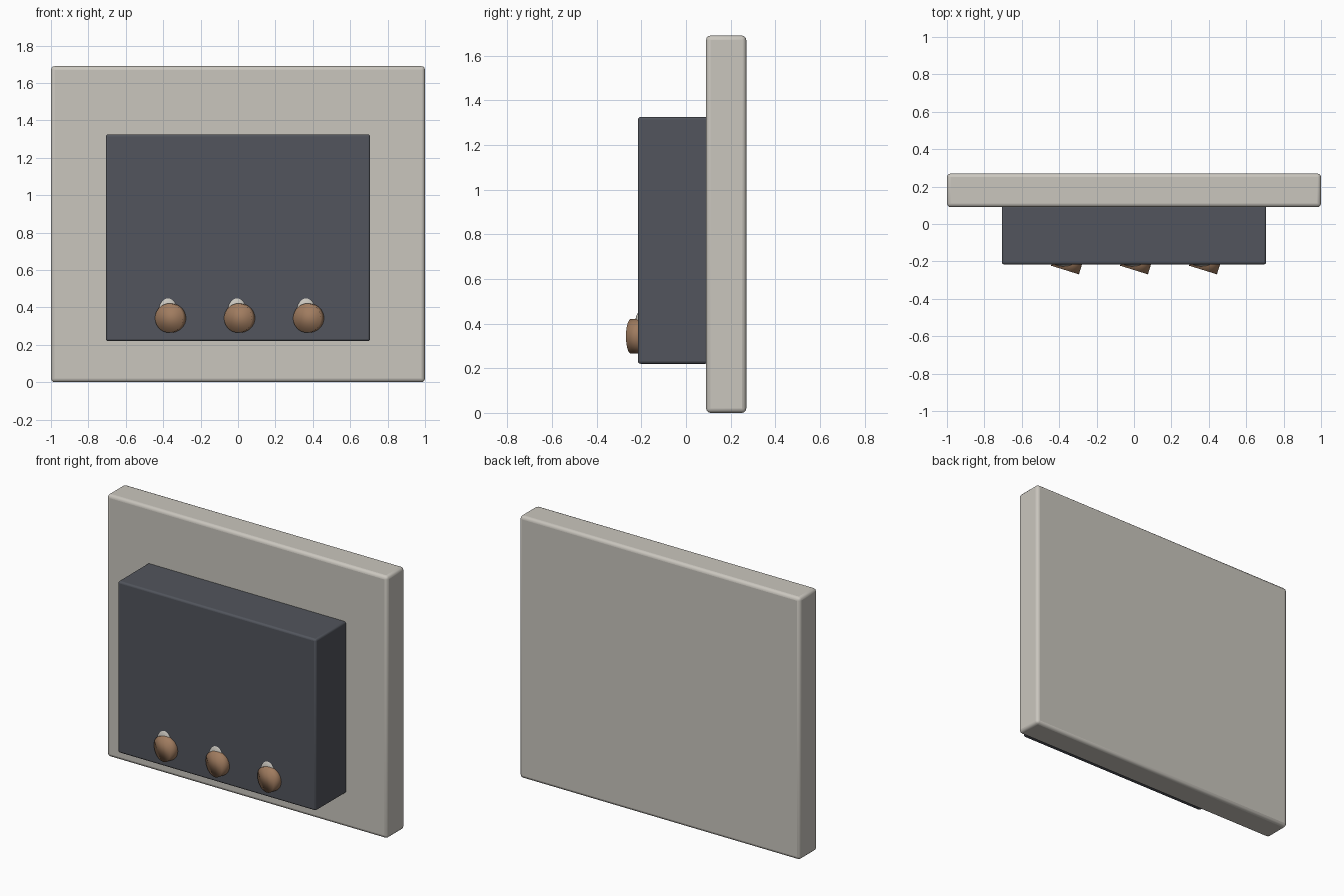
import bpy
from math import pi
from mathutils import Euler

cube = bpy.data.objects.get("Cube")
if cube:
    bpy.data.objects.remove(cube, do_unlink=True)


def material(name, rgb):
    m = bpy.data.materials.new(name)
    m.use_nodes = True
    m.diffuse_color = (*rgb, 1)
    m.node_tree.nodes["Principled BSDF"].inputs["Base Color"].default_value = (*rgb, 1)
    return m


stone = material("warm light grey", (0.59, 0.565, 0.515))
slate = material("dark slate", (0.084, 0.091, 0.109))
copper = material("copper brown", (0.35, 0.2, 0.115))


def finish(name, mat):
    ob = bpy.context.object
    ob.name = ob.data.name = name
    ob.data.materials.append(mat)
    return ob


def rounded_box(name, low, high, bevel, mat):
    bpy.ops.mesh.primitive_cube_add(size=1, location=[(a + b) / 2 for a, b in zip(low, high)])
    ob = finish(name, mat)
    ob.scale = [b - a for a, b in zip(low, high)]
    bpy.ops.object.transform_apply(location=False, rotation=False, scale=True)
    mod = ob.modifiers.new("rounded edges", "BEVEL")
    mod.width, mod.segments = bevel, 3
    bpy.ops.object.shade_smooth_by_angle()


# Wall plate and the panel mounted on it
rounded_box("back_plate", (-1, 0.09, 0), (1, 0.27, 1.69), 0.02, stone)
rounded_box("front_panel", (-0.707, -0.216, 0.22), (0.707, 0.1, 1.325), 0.012, slate)

# Three turned knobs, each with a pale marker above it
tilt = Euler((pi / 2, 0, -0.3))
depth = 0.08
for side, x in (("right", -0.369), ("middle", 0), ("left", 0.369)):
    bpy.ops.mesh.primitive_uv_sphere_add(segments=24, ring_count=12, radius=1,
                                         location=(x - 0.005, -0.205, 0.38))
    marker = finish(side + "_marker", stone)
    marker.scale = (0.056, 0.025, 0.076)
    bpy.ops.object.shade_smooth()

    axis = tilt.to_matrix().col[2]  # points out of the panel
    bpy.ops.mesh.primitive_cylinder_add(vertices=32, radius=0.078, depth=depth, rotation=tilt)
    knob = finish(side + "_knob", copper)
    knob.location = (x - axis.x * depth / 2, -0.246 - axis.y * depth / 2, 0.343)
    bpy.ops.object.shade_smooth()
